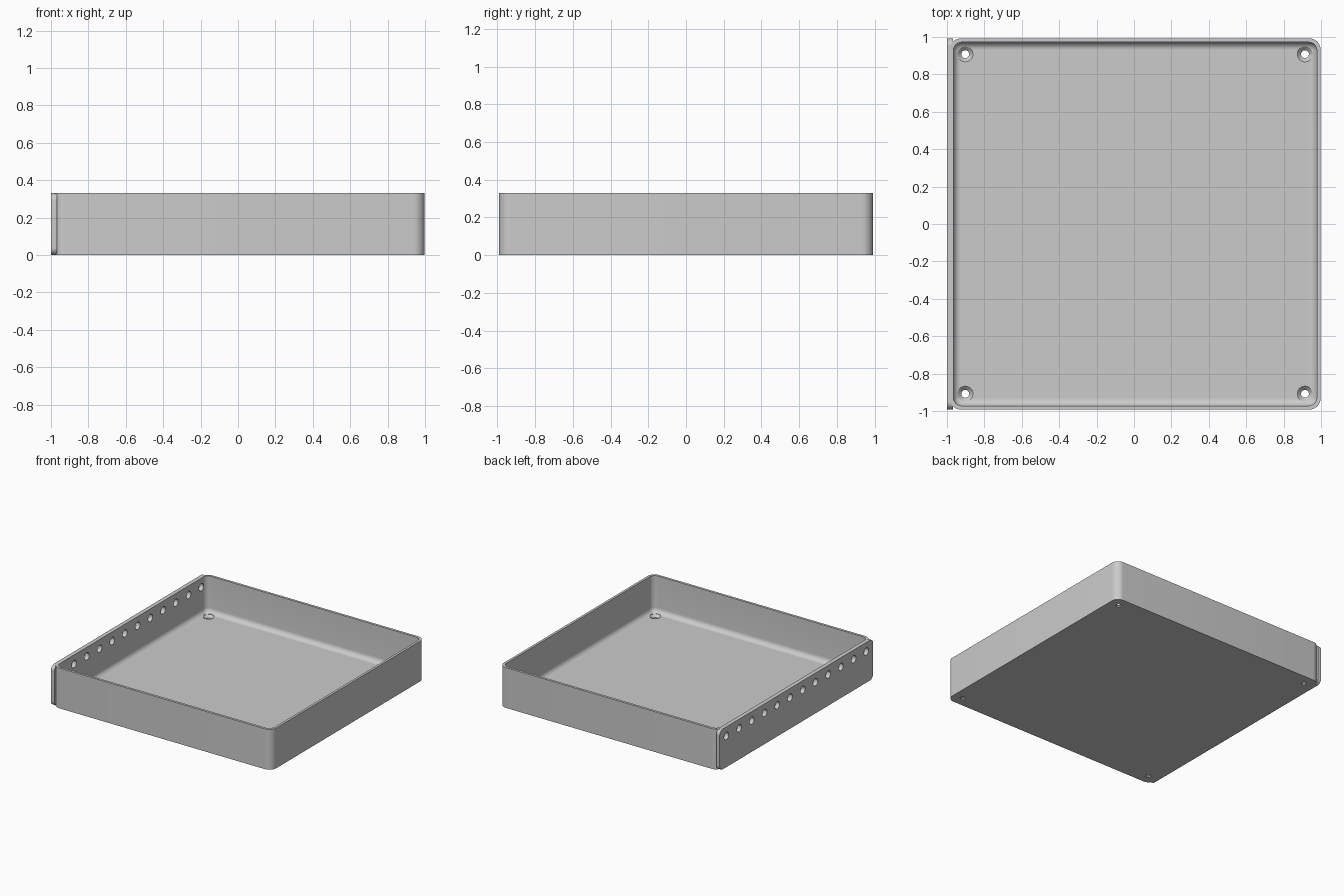
import bpy, bmesh
from math import sin, cos, pi
from mathutils import Matrix

cube = bpy.data.objects.get("Cube")
if cube:
    bpy.data.objects.remove(cube, do_unlink=True)

HEIGHT, FLOOR, WALL = 0.33, 0.03, 0.02
HALF, CORNER, FILLET = 0.992, 0.06, 0.04
CENTRE_X = 0.006

grey = bpy.data.materials.new("light grey")
grey.use_nodes = True
grey.diffuse_color = (0.6, 0.6, 0.6, 1)
grey.node_tree.nodes["Principled BSDF"].inputs["Base Color"].default_value = (0.6, 0.6, 0.6, 1)


def rounded_rect(hx, hy, r, steps=10):
    """Outline of a rounded rectangle, counter-clockwise."""
    pts = []
    for q, (sx, sy) in enumerate([(1, 1), (-1, 1), (-1, -1), (1, -1)]):
        for i in range(steps + 1):
            a = (q + i / steps) * pi / 2
            pts.append((sx * (hx - r) + r * cos(a), sy * (hy - r) + r * sin(a)))
    return pts


def circle(r, n=32):
    return [(r * cos(2 * pi * i / n), r * sin(2 * pi * i / n)) for i in range(n)]


def stack(name, layers, matrix=Matrix()):
    """Closed solid skinned through (outline, z) layers."""
    bm = bmesh.new()
    rings = [[bm.verts.new((x, y, z)) for x, y in pts] for pts, z in layers]
    n = len(rings[0])
    for low, high in zip(rings, rings[1:]):
        for i in range(n):
            j = (i + 1) % n
            bm.faces.new((low[i], low[j], high[j], high[i]))
    bm.faces.new(rings[0][::-1])
    bm.faces.new(rings[-1])
    bmesh.ops.transform(bm, matrix=matrix, verts=bm.verts)
    bmesh.ops.recalc_face_normals(bm, faces=bm.faces)
    mesh = bpy.data.meshes.new(name)
    bm.to_mesh(mesh)
    bm.free()
    mesh.materials.append(grey)
    obj = bpy.data.objects.new(name, mesh)
    bpy.context.collection.objects.link(obj)
    return obj


def combine(target, tool, operation):
    bpy.context.view_layer.objects.active = target
    mod = target.modifiers.new(operation, "BOOLEAN")
    mod.operation, mod.object, mod.solver = operation, tool, "EXACT"
    bpy.ops.object.modifier_apply(modifier=mod.name)
    bpy.data.objects.remove(tool, do_unlink=True)


def merge(name, objs):
    """Join separate cutters into one."""
    bm = bmesh.new()
    for o in objs:
        bm.from_mesh(o.data)
        bpy.data.objects.remove(o, do_unlink=True)
    mesh = bpy.data.meshes.new(name)
    bm.to_mesh(mesh)
    bm.free()
    mesh.materials.append(grey)
    obj = bpy.data.objects.new(name, mesh)
    bpy.context.collection.objects.link(obj)
    return obj


# Open tray: outer wall, rim, inner wall, rounded transition into the floor
inner, inner_r = HALF - WALL, CORNER - WALL + 0.005
layers = [(rounded_rect(HALF, HALF, CORNER), 0),
          (rounded_rect(HALF, HALF, CORNER), HEIGHT),
          (rounded_rect(inner, inner, inner_r), HEIGHT)]
for i in range(9):
    a = i / 8 * pi / 2
    inset = FILLET * (1 - cos(a))
    layers.append((rounded_rect(inner - inset, inner - inset, inner_r - inset),
                   FLOOR + FILLET * (1 - sin(a))))
tray = stack("tray", layers, Matrix.Translation((CENTRE_X, 0, 0)))

# Side plate with rounded corners, set into the right wall
sideways = Matrix(((0, 0, 1, 0), (1, 0, 0, 0), (0, 1, 0, HEIGHT / 2), (0, 0, 0, 1)))
outline = rounded_rect(HALF, HEIGHT / 2, 0.04)
plate = stack("side_plate", [(outline, -1.0), (outline, -0.969)], sideways)
combine(tray, plate, "UNION")

# Row of round holes through the side plate
holes = []
for i in range(12):
    m = Matrix.Translation((0, -0.905 + i * 1.81 / 11, 0.255 - HEIGHT / 2)) @ sideways
    holes.append(stack("hole", [(circle(0.03), -1.1), (circle(0.03), -0.9)], m))
combine(tray, merge("wall_holes", holes), "DIFFERENCE")

# Countersunk screw holes in the floor corners
screws = []
for sx in (-1, 1):
    for sy in (-1, 1):
        m = Matrix.Translation((CENTRE_X + sx * 0.908, sy * 0.908, 0))
        screws.append(stack("screw", [(circle(0.021), -0.05), (circle(0.021), 0.01),
                                      (circle(0.041), FLOOR), (circle(0.041), 0.06)], m))
combine(tray, merge("floor_holes", screws), "DIFFERENCE")

bpy.ops.object.select_all(action="DESELECT")
tray.select_set(True)
bpy.context.view_layer.objects.active = tray
bpy.ops.object.shade_smooth_by_angle(angle=pi / 6)
